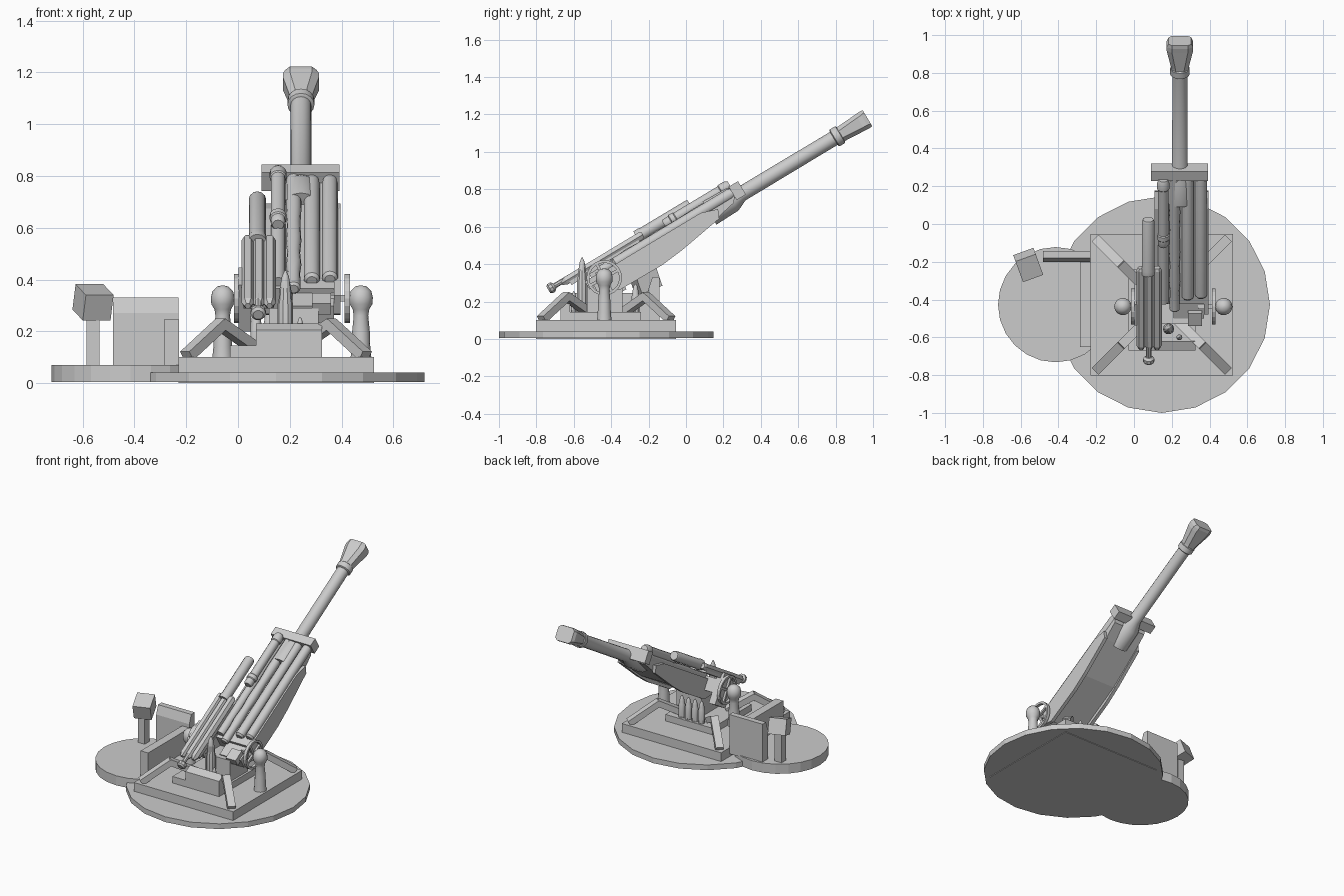
import bpy, bmesh, math
from mathutils import Matrix, Vector

if "Cube" in bpy.data.objects:
    bpy.data.objects.remove(bpy.data.objects["Cube"])

# Gun frame: local y runs along the barrel, z is up from it, x is world x
GUN = Matrix.Translation((0, -.44, .333)) @ Matrix.Rotation(math.radians(31), 4, 'X')
ID = Matrix.Identity(4)
CX, CY = .147, -.427


def finish(name, bm, m=ID, smooth=False):
    bm.transform(m)
    bmesh.ops.recalc_face_normals(bm, faces=bm.faces)
    me = bpy.data.meshes.new(name)
    bm.to_mesh(me)
    bm.free()
    ob = bpy.data.objects.new(name, me)
    bpy.context.collection.objects.link(ob)
    if smooth:
        bpy.context.view_layer.objects.active = ob
        ob.select_set(True)
        bpy.ops.object.shade_smooth_by_angle(angle=math.radians(35))
        ob.select_set(False)
    return ob


def loft(name, rings, m=ID, smooth=False):
    bm = bmesh.new()
    vs = [[bm.verts.new(p) for p in r] for r in rings]
    n = len(vs[0])
    for a, b in zip(vs, vs[1:]):
        for i in range(n):
            bm.faces.new((a[i], a[(i + 1) % n], b[(i + 1) % n], b[i]))
    bm.faces.new(vs[0])
    bm.faces.new(vs[-1])
    return finish(name, bm, m, smooth)


def box(name, x0, x1, y0, y1, z0, z1, m=ID):
    return loft(name, [[(x0, y0, z), (x1, y0, z), (x1, y1, z), (x0, y1, z)] for z in (z0, z1)], m)


def side_profile(name, x0, x1, pts, m=ID):
    return loft(name, [[(x, y, z) for y, z in pts] for x in (x0, x1)], m)


def lathe(name, prof, m=ID, n=12, smooth=True):
    """prof: (radius, height) about local z"""
    return loft(name, [[(r * math.cos(2 * math.pi * i / n), r * math.sin(2 * math.pi * i / n), h)
                        for i in range(n)] for r, h in prof], m, smooth)


def along(x, t=0):
    """Frame whose z axis follows the barrel direction"""
    return GUN @ Matrix.Translation((x, 0, t)) @ Matrix.Rotation(-math.pi / 2, 4, 'X')


def beam(name, a, b, w, h):
    a, b = Vector(a), Vector(b)
    d = b - a
    m = Matrix.Translation(a) @ d.to_track_quat('Y', 'Z').to_matrix().to_4x4()
    return box(name, -w / 2, w / 2, 0, d.length, -h / 2, h / 2, m)


# Ground discs and square plinth
lathe("main_disc", [(.573, .004), (.573, .04)], Matrix.Translation((CX, CY, 0)), 20, False)
lathe("side_disc", [(.305, .004), (.305, .07)], Matrix.Translation((-.415, -.427, 0)), 24, False)
box("square_plinth", -.23, .525, -.802, -.053, 0, .10)
box("low_platform", -.03, .325, -.64, -.24, .10, .145)
box("front_step", -.03, .07, -.67, -.62, .10, .145)
side_profile("front_box", .07, .325, [(-.67, .1), (-.67, .205), (-.62, .23), (-.62, .1)])
box("pedestal", .12, .31, -.53, -.34, .145, .29)

# Four bent corner braces
for sx in (-1, 1):
    for sy in (-1, 1):
        def at(r, z):
            return (CX + sx * r, CY + sy * r, z)
        beam("brace_outer", at(.345, .105), at(.21, .23), .05, .04)
        beam("brace_inner", at(.22, .232), at(.09, .14), .05, .04)

# Trunnion posts, axles and handwheels, mirrored about the mount centre
post = [(.040, .10), (.036, .14), (.034, .20), (.028, .26), (.032, .285), (.044, .305),
        (.046, .33), (.040, .355), (.022, .373), (.004, .377)]
for sx in (-1, 1):
    px, wx = .208 + sx * .267, .208 + sx * .214
    lathe("trunnion_post", post, Matrix.Translation((px, -.437, 0)), 14)
    beam("axle", (px, -.437, .327), (.208 + sx * .13, -.437, .327), .025, .025)
    wm = Matrix.Translation((wx, -.437, .327)) @ Matrix.Rotation(math.pi / 2, 4, 'Y')
    bm = bmesh.new()
    n = 20
    rings = [[bm.verts.new((r * math.cos(2 * math.pi * i / n), r * math.sin(2 * math.pi * i / n), h))
              for i in range(n)] for r, h in ((.095, -.01), (.095, .01), (.08, .01), (.08, -.01))]
    for k in range(4):
        a, b = rings[k], rings[(k + 1) % 4]
        for i in range(n):
            bm.faces.new((a[i], a[(i + 1) % n], b[(i + 1) % n], b[i]))
    finish("handwheel_rim", bm, wm)
    for k in range(2):
        box("handwheel_spoke", -.085, .085, -.008, .008, -.007, .007,
            wm @ Matrix.Rotation(k * math.pi / 2 + .5, 4, 'Z'))

# Cradle body, side cheeks and breech
side_profile("cradle_body", .13, .375,
             [(.03, -.085), (.41, -.085), (.68, -.045), (.80, -.02), (.83, .02), (.03, .02)], GUN)
for x0, x1 in ((.108, .132), (.371, .395)):
    side_profile("cradle_cheek", x0, x1,
                 [(.04, -.105), (.30, -.108), (.43, -.095), (.69, -.052), (.71, -.005), (.62, .025), (-.03, .025),
                  (-.03, -.06)], GUN)
box("breech_block", .21, .37, -.07, .05, -.075, .0, GUN)
box("breech_lug", .285, .36, -.10, -.02, -.02, .03, GUN)
box("left_bracket", .002, .05, -.06, .07, -.12, .09, GUN)
box("bracket_link", .04, .13, -.03, .07, -.05, .04, GUN)
box("front_bracket", .09, .393, .82, .878, -.015, .068, GUN)

# Barrel with collar, ring and flared muzzle
lathe("barrel", [(.072, .66), (.068, .80), (.041, .86), (.040, 1.45)], along(.243), 16)
lathe("muzzle_ring", [(.044, 1.435), (.052, 1.44), (.052, 1.475), (.044, 1.48)], along(.243), 16)
loft("muzzle_flare",
     [[(.243 + sx * w * kx, s, sz * h * kz) for sx, sz, kx, kz in
       ((1, 1, 1, c), (1, 1, c, 1), (-1, 1, c, 1), (-1, 1, 1, c),
        (-1, -1, 1, c), (-1, -1, c, 1), (1, -1, c, 1), (1, -1, 1, c))]
      for s, w, h, c in ((1.47, .044, .042, .5), (1.49, .046, .043, .5), (1.60, .07, .05, .6),
                         (1.625, .07, .052, .6), (1.645, .06, .05, .7))], GUN)

# Recoil tubes on top of the cradle
for x, s0 in ((.285, .07), (.355, .08)):
    lathe("recoil_tube", [(.02, s0), (.031, s0 + .012), (.031, .80), (.026, .83)], along(x, .03))
lathe("long_tube", [(.018, 0), (.027, .01), (.025, .12), (.03, .18), (.025, .27), (.030, .36), (.026, .48),
                    (.030, .6), (.028, .83)], along(.215, .035))
lathe("lower_tube", [(.028, .05), (.028, .82)], along(.155, .03))
lathe("upper_tube", [(.022, .42), (.028, .43), (.028, .46), (.033, .465), (.033, .49), (.028, .495),
                     (.028, .77), (.033, .775), (.033, .81), (.024, .83)], along(.155, .072))

# Left-hand loading cylinder with rammer
lathe("loader_cylinder", [(.036, .26), (.036, .29), (.033, .30), (.033, .585), (.028, .595)], along(.075, .09))
for x in (.038, .08, .122):
    lathe("loader_rail", [(.012, -.21), (.025, -.185), (.025, .28), (.018, .295)], along(x, .085), 6, False)
box("loader_tray", .022, .14, -.17, .26, .05, .08, GUN)
lathe("rammer_rod", [(.014, -.27), (.014, -.15)], along(.078, .093), 8)
lathe("rammer_knob", [(.02, -.29), (.03, -.28), (.03, -.262), (.018, -.25)], along(.078, .093), 10)

# Standing shells
shell = [(1, 0), (1, .55), (.85, .62), (.75, .75), (.45, .92), (.1, 1)]
for x, y, r, h in ((.183, -.555, .03, .29), (.24, -.6, .016, .11), (.07, -.27, .022, .15),
                   (.12, -.27, .022, .15), (.17, -.27, .022, .15), (.22, -.27, .022, .15)):
    lathe("shell", [(r * a, h * b) for a, b in shell], Matrix.Translation((x, y, .145)), 10)

# Low walls and the signal box on its post
side_profile("back_wall", -.482, -.23, [(-.2, .06), (-.2, .27), (-.18, .33), (-.142, .33), (-.142, .06)])
box("side_wall", -.285, -.228, -.65, -.2, .03, .245)
box("sign_post", -.586, -.535, -.25, -.2, .06, .28)
box("sign_head", -.057, .057, -.062, .062, -.052, .052,
    Matrix.Translation((-.56, -.217, .312)) @ Matrix.Rotation(math.radians(20), 4, 'Z')
    @ Matrix.Rotation(math.radians(20), 4, 'X'))
